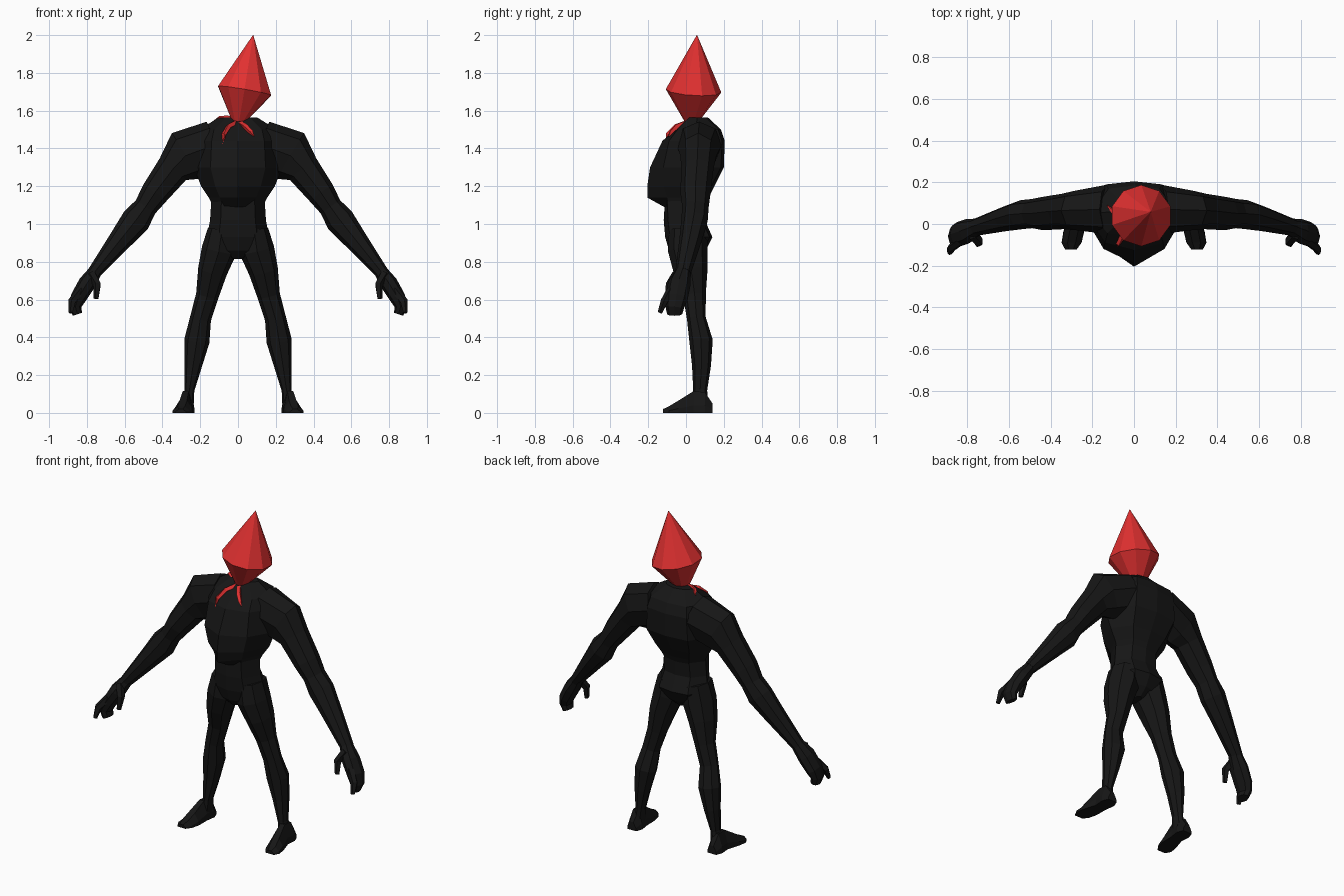
import bpy, bmesh, math
from mathutils import Vector


def material(name, color):
    m = bpy.data.materials.new(name)
    m.diffuse_color = color
    return m


BLACK = material("black", (0.008, 0.008, 0.008, 1))
RED = material("red", (0.75, 0.03, 0.03, 1))


def skin(name, rings, mat, mirror=False):
    """Bridge equal-length rings into a closed flat-faced shell."""
    bm = bmesh.new()
    vs = [[bm.verts.new(p) for p in r] for r in rings]
    n = len(vs[0])
    for a, b in zip(vs, vs[1:]):
        for i in range(n):
            bm.faces.new((a[i], a[(i + 1) % n], b[(i + 1) % n], b[i]))
    bm.faces.new(vs[0][::-1])
    bm.faces.new(vs[-1])
    bmesh.ops.recalc_face_normals(bm, faces=bm.faces[:])
    me = bpy.data.meshes.new(name)
    bm.to_mesh(me)
    bm.free()
    me.materials.append(mat)
    ob = bpy.data.objects.new(name, me)
    bpy.context.collection.objects.link(ob)
    if mirror:
        mod = ob.modifiers.new("Mirror", "MIRROR")
        mod.use_mirror_merge = False
    return ob


def limb(name, stations, mat=BLACK, up=(0, 1, 0), sides=8, mirror=True):
    """Stations: x, y, z, radius across, radius along the up direction."""
    c = [Vector(s[:3]) for s in stations]
    rings = []
    for i, s in enumerate(stations):
        t = (c[min(i + 1, len(c) - 1)] - c[max(i - 1, 0)]).normalized()
        u = Vector(up)
        u = (u - t * u.dot(t)).normalized()
        w = t.cross(u)
        ang = [2 * math.pi * k / sides for k in range(sides)]
        rings.append([c[i] + w * s[3] * math.cos(a) + u * s[4] * math.sin(a) for a in ang])
    return skin(name, rings, mat, mirror)


def trunk(name, levels):
    """Levels: z, half width, front y, front-quarter y, side y, back y."""
    rings = []
    for z, w, yf, yq, ys, yb in levels:
        rings.append([(0, yf, z), (.62 * w, yq, z), (w, ys, z), (.6 * w, yb - .015, z),
                      (0, yb, z), (-.6 * w, yb - .015, z), (-w, ys, z), (-.62 * w, yq, z)])
    return skin(name, rings, BLACK)


# Chest shell with jutting front ridge and hunched back
trunk("chest", [
    (1.09, .13, -.115, -.09, .01, .10),
    (1.14, .155, -.205, -.10, .02, .12),
    (1.20, .195, -.205, -.12, .03, .15),
    (1.30, .235, -.19, -.12, .03, .20),
    (1.44, .225, -.125, -.09, .04, .205),
    (1.50, .205, -.055, -.045, .05, .185),
    (1.565, .10, .02, .02, .06, .115)])

# Waist and pelvis
trunk("waist", [
    (1.15, .14, -.11, -.10, .01, .11),
    (1.02, .148, -.118, -.095, .01, .10),
    (.93, .165, -.11, -.085, .02, .14),
    (.86, .11, -.09, -.07, .02, .105),
    (.815, .03, -.05, -.04, .01, .06)])

# Arms
limb("arm", [
    (.12, .07, 1.42, .13, .12),
    (.28, .065, 1.36, .14, .095),
    (.345, .06, 1.29, .09, .085),
    (.44, .05, 1.165, .075, .08),
    (.49, .05, 1.09, .062, .07),
    (.54, .045, 1.02, .078, .07),
    (.62, .025, .92, .062, .06),
    (.76, -.015, .745, .036, .042)])

# Mitten hands, index fingers and thumbs
limb("hand", [
    (.755, -.015, .75, .036, .042),
    (.80, -.035, .685, .046, .06),
    (.845, -.05, .61, .042, .06),
    (.862, -.06, .56, .032, .05),
    (.85, -.06, .522, .026, .04)])
limb("index_finger", [
    (.83, -.08, .65, .025, .022),
    (.878, -.115, .59, .022, .02),
    (.885, -.138, .53, .012, .013)], sides=5)
limb("thumb", [
    (.775, -.05, .735, .025, .028),
    (.745, -.085, .68, .022, .024),
    (.75, -.098, .605, .014, .014)], sides=5)

# Legs
limb("leg", [
    (.085, .01, .97, .075, .10),
    (.10, .01, .86, .093, .105),
    (.135, .025, .75, .078, .09),
    (.163, .045, .62, .06, .06),
    (.198, .055, .50, .056, .05),
    (.218, .08, .38, .067, .062),
    (.238, .082, .25, .047, .05),
    (.257, .075, .12, .026, .037),
    (.27, .075, .03, .035, .045)])

# Feet: heel to toe, flat soles
feet = []
for x, y, w, h in [(.275, .14, .03, .05), (.275, .10, .045, .11), (.277, .04, .038, .115),
                   (.29, -.04, .05, .065), (.30, -.09, .048, .035), (.303, -.122, .028, .02)]:
    feet.append([(x - w, y, 0), (x + w, y, 0), (x + w * .95, y, h * .35),
                 (x + w * .4, y, h), (x - w * .4, y, h), (x - w * .95, y, h * .35)])
skin("foot", feet, BLACK, mirror=True)

# Crystal head: tilted ten-sided waist, narrow neck and sharp offset apex
head = []
for x, y, z, r, tilt in [(0, .03, 1.47, .03, 0), (.005, .03, 1.54, .036, 0),
                         (.035, .04, 1.705, .147, -.17), (.08, .058, 2.0, .001, 0)]:
    ring = []
    for k in range(10):
        a = 2 * math.pi * (k + .5) / 10
        dx, dy = r * math.cos(a), r * math.sin(a)
        ring.append((x + dx, y + dy, z + tilt * dx - .06 * dy * (tilt != 0)))
    head.append(ring)
skin("crystal_head", head, RED)

# Red roots creeping over the collar
for pts in [[(0, .02, 1.54), (-.05, -.05, 1.515), (-.075, -.095, 1.475), (-.08, -.108, 1.42)],
            [(0, .02, 1.54), (.04, -.05, 1.515), (.07, -.08, 1.485), (.085, -.09, 1.465)],
            [(0, .03, 1.55), (-.06, .035, 1.56), (-.10, .06, 1.56), (-.13, .09, 1.545)]]:
    limb("red_root", [(*p, r, r) for p, r in zip(pts, (.015, .015, .012, .002))],
         RED, up=(.3, .2, 1), sides=4, mirror=False)
